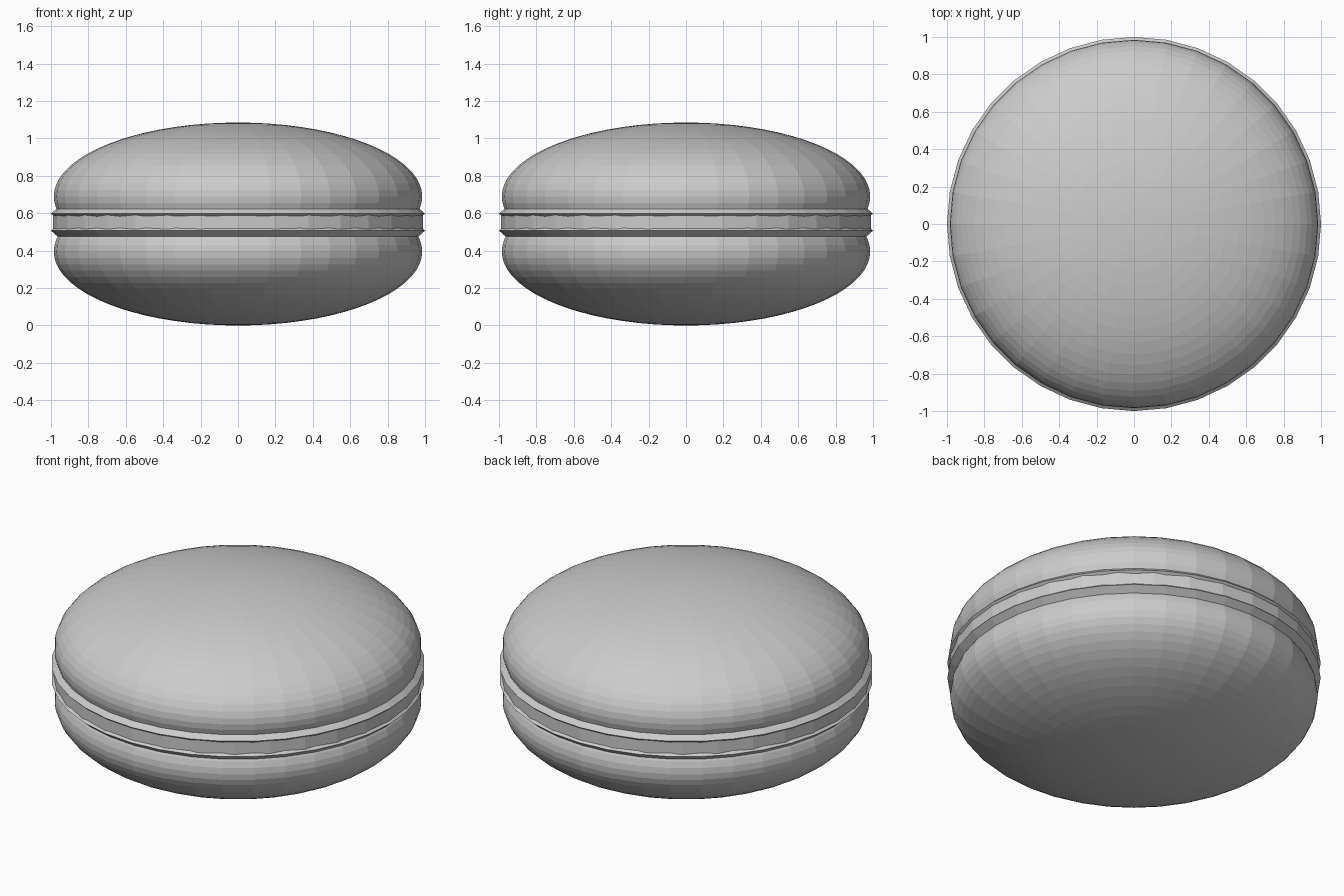
import bpy
import bmesh
import math

cube = bpy.data.objects.get("Cube")
if cube:
    bpy.data.objects.remove(cube, do_unlink=True)

grey = bpy.data.materials.new("plain_grey")
grey.use_nodes = True
colour = (0.6, 0.6, 0.6, 1)
grey.diffuse_color = colour
grey.node_tree.nodes["Principled BSDF"].inputs["Base Color"].default_value = colour


def add_object(name, bm, z):
    bmesh.ops.recalc_face_normals(bm, faces=bm.faces)
    mesh = bpy.data.meshes.new(name)
    bm.to_mesh(mesh)
    bm.free()
    mesh.materials.append(grey)
    obj = bpy.data.objects.new(name, mesh)
    obj.location.z = z
    bpy.context.collection.objects.link(obj)
    return obj


def shell(name, z):
    """Flat-faceted, squashed sphere."""
    bm = bmesh.new()
    bmesh.ops.create_uvsphere(bm, u_segments=36, v_segments=36, radius=1)
    bmesh.ops.scale(bm, vec=(0.985, 0.985, 0.395), verts=bm.verts)
    add_object(name, bm, z)


def lathe(name, profile, sides, z):
    """Spin a closed radius/height profile about the vertical axis."""
    bm = bmesh.new()
    verts = [bm.verts.new((r, 0, h)) for r, h in profile]
    edges = [bm.edges.new((v, verts[i - 1])) for i, v in enumerate(verts)]
    bmesh.ops.spin(bm, geom=verts + edges, axis=(0, 0, 1), cent=(0, 0, 0),
                   angle=math.tau, steps=sides, use_merge=True)
    bmesh.ops.remove_doubles(bm, verts=bm.verts, dist=0.0001)
    add_object(name, bm, z)


# Domed halves
shell("bottom_shell", 0.395)
shell("top_shell", 0.69)

# Sharp-edged rims around the inner side of each half
rim = [(1.0, 0), (0.96, 0.035), (0.92, 0), (0.96, -0.035)]
lathe("bottom_rim", rim, 36, 0.507)
lathe("top_rim", rim, 36, 0.598)

# Filling between the rims
bm = bmesh.new()
bmesh.ops.create_cone(bm, cap_ends=True, segments=32, radius1=0.988,
                      radius2=0.988, depth=0.08)
add_object("filling", bm, 0.5525)
